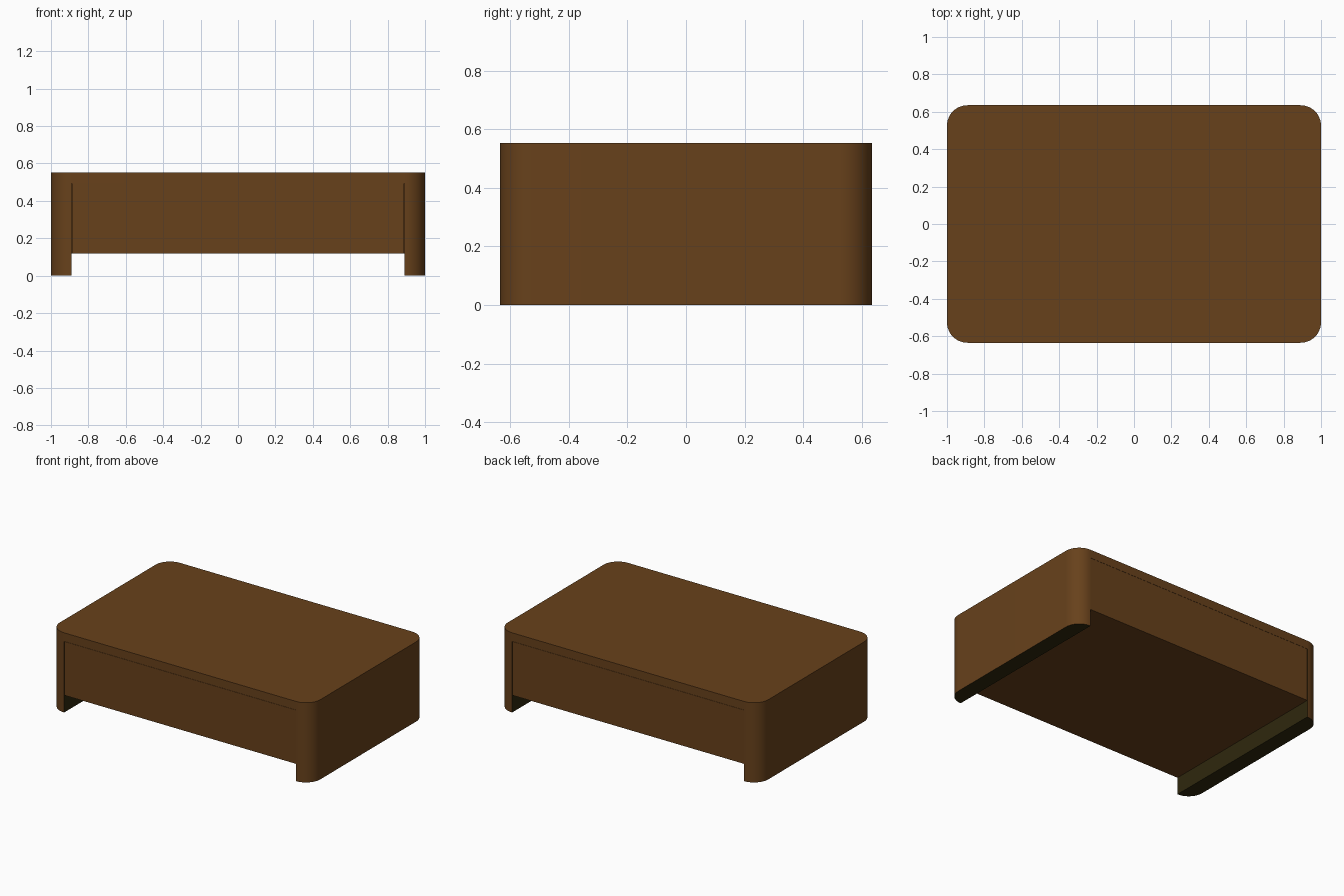
import bpy, bmesh, math

if "Cube" in bpy.data.objects:
    bpy.data.objects.remove(bpy.data.objects["Cube"])


def material(name, color):
    m = bpy.data.materials.new(name)
    m.diffuse_color = (*color, 1)
    m.use_nodes = True
    m.node_tree.nodes["Principled BSDF"].inputs["Base Color"].default_value = m.diffuse_color
    return m


wood = material("brown wood", (0.137, 0.053, 0.011))
dark = material("dark olive lining", (0.028, 0.021, 0.004))

X, Y, R = 1.0, 0.635, 0.11      # half length, half depth, corner radius
INNER = 0.89                    # inner face of the side panels
SEAM, TOP, FLOOR = 0.494, 0.553, 0.12
GAP = 0.0012


def arc(cx, cy, r, start, n=12):
    return [(cx + r * math.cos(math.radians(start + 90 * i / n)),
             cy + r * math.sin(math.radians(start + 90 * i / n))) for i in range(n + 1)]


def prism(name, outline, z0, z1):
    """Extrude a counter-clockwise xy outline between two heights."""
    bm = bmesh.new()
    face = bm.faces.new([bm.verts.new((x, y, z0)) for x, y in outline])
    ext = bmesh.ops.extrude_face_region(bm, geom=[face])
    verts = [g for g in ext["geom"] if isinstance(g, bmesh.types.BMVert)]
    bmesh.ops.translate(bm, verts=verts, vec=(0, 0, z1 - z0))
    bmesh.ops.recalc_face_normals(bm, faces=bm.faces)
    mesh = bpy.data.meshes.new(name)
    bm.to_mesh(mesh)
    bm.free()
    ob = bpy.data.objects.new(name, mesh)
    bpy.context.collection.objects.link(ob)
    mesh.materials.append(wood)
    bpy.ops.object.select_all(action='DESELECT')
    ob.select_set(True)
    bpy.context.view_layer.objects.active = ob
    bpy.ops.object.shade_smooth_by_angle(angle=math.radians(30))
    return ob


def box(name, x0, x1, y0, y1, z0, z1):
    return prism(name, [(x0, y0), (x1, y0), (x1, y1), (x0, y1)], z0, z1)


# Rounded table top
prism("table_top",
      arc(X - R, Y - R, R, 0) + arc(-X + R, Y - R, R, 90)
      + arc(-X + R, -Y + R, R, 180) + arc(X - R, -Y + R, R, 270), SEAM, TOP)

# Side panels reaching the floor, rounded outside, dark underneath and inside
right = [(INNER, -Y)] + arc(X - R, -Y + R, R, 270)[1:] + arc(X - R, Y - R, R, 0)[:-1] + [(INNER, Y)]
left = [(-x, y) for x, y in reversed(right)]
for name, outline, s in (("right_side_panel", right, 1), ("left_side_panel", left, -1)):
    panel = prism(name, outline, 0, SEAM)
    panel.data.materials.append(dark)
    for p in panel.data.polygons:
        if p.normal.z < -0.9 or p.normal.x * s < -0.9:
            p.material_index = 1

# Carcass behind the drawers
box("carcass", -INNER, INNER, -Y + 0.02, Y - 0.02, FLOOR, SEAM)

# Two flush drawer fronts on each long side
for sy, face in ((-1, "front"), (1, "back")):
    for sx, side in ((-1, "left"), (1, "right")):
        x0, x1 = sorted((sx * GAP / 2, sx * (INNER - GAP)))
        y0, y1 = sorted((sy * (Y - 0.02), sy * Y))
        box(f"{face}_{side}_drawer", x0, x1, y0, y1, FLOOR, SEAM - GAP)
